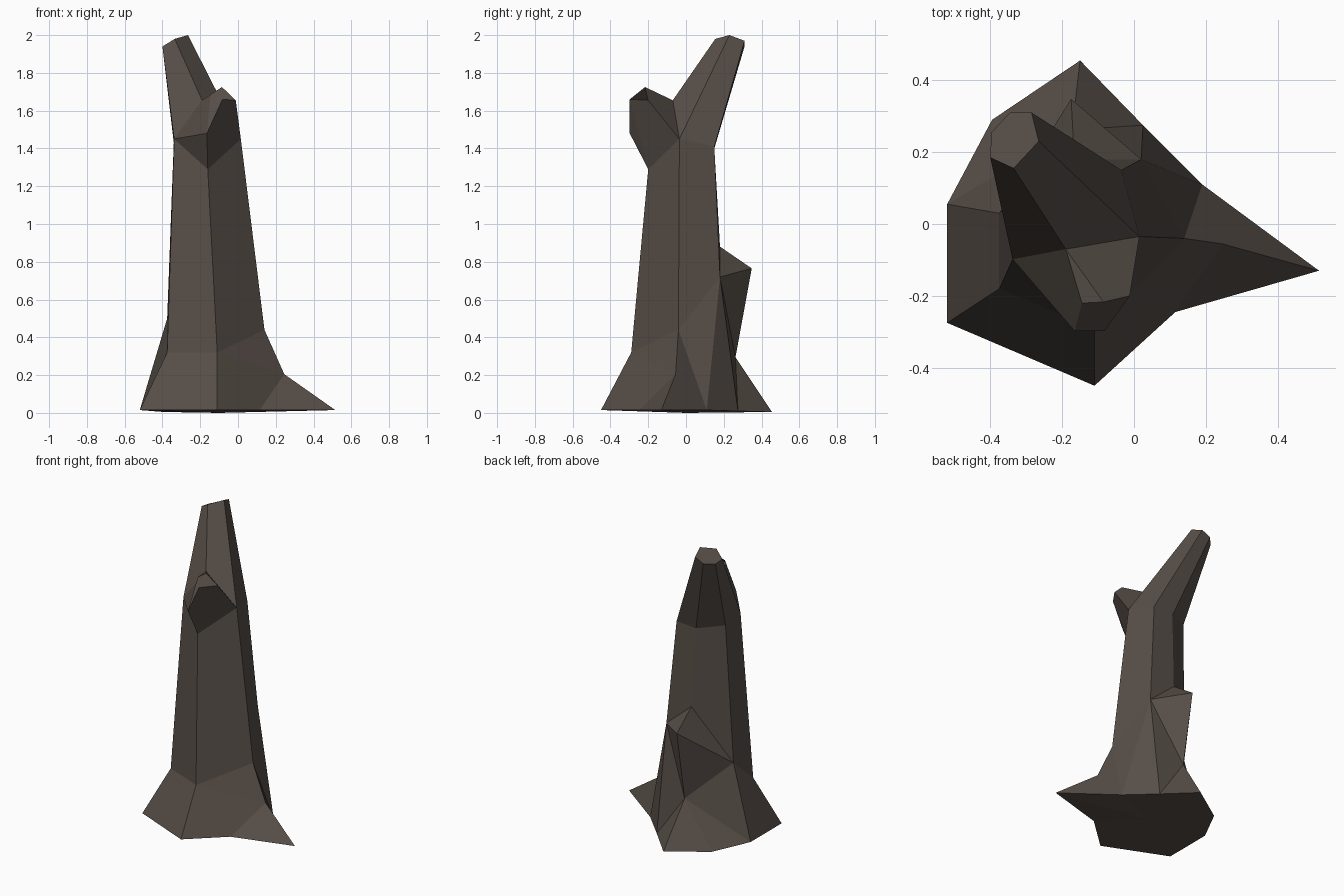
import bpy, bmesh

if "Cube" in bpy.data.objects:
    bpy.data.objects.remove(bpy.data.objects["Cube"])

bark = bpy.data.materials.new("dark_bark")
bark.diffuse_color = (0.095, 0.076, 0.064, 1)
bark.use_nodes = True
bark.node_tree.nodes["Principled BSDF"].inputs["Base Color"].default_value = bark.diffuse_color


def loft(bm, lower, upper):
    """Join two rings of equal count; repeated points collapse to triangles."""
    n = len(lower)
    for i in range(n):
        j = (i + 1) % n
        corners = []
        for p in (lower[i], lower[j], upper[j], upper[i]):
            if p not in corners:
                corners.append(p)
        if len(corners) > 2:
            bm.faces.new([bm.verts.new(p) for p in corners])


def cap(bm, ring):
    bm.faces.new([bm.verts.new(p) for p in ring])


def part(name, bm):
    bmesh.ops.remove_doubles(bm, verts=bm.verts, dist=0.0005)
    me = bpy.data.meshes.new(name)
    bm.to_mesh(me)
    bm.free()
    me.materials.append(bark)
    bpy.context.collection.objects.link(bpy.data.objects.new(name, me))


# Shared cross-sections, counter-clockwise seen from above, from the front left
ground = [(-.52, -.275, .015), (-.11, -.45, .015), (.115, -.245, .015),
          (.515, -.13, .015), (.19, .11, .015), (.025, .275, .01),
          (-.15, .455, .005), (-.395, .29, .005), (-.52, .055, .015)]
waist = [(-.375, -.18, .32), (-.11, -.29, .32), (.14, -.04, .44),
         (.02, .18, .72), (-.166, .18, .88), (-.375, .03, .5)]
shoulder = [(-.338, -.098, 1.45), (-.16, -.2, 1.29), (.015, -.035, 1.45),
            (-.035, .15, 1.41), (-.18, .15, 1.4), (-.34, .065, 1.43)]
branch_end = [(-.4, .185, 1.94), (-.335, .155, 1.98), (-.265, .23, 2.0),
              (-.285, .31, 1.97), (-.345, .31, 1.94), (-.397, .255, 1.93)]
stub_end = [(-.165, -.298, 1.48), (-.082, -.298, 1.66), (-.012, -.2, 1.655),
            (-.085, -.217, 1.725), (-.145, -.22, 1.685)]
crotch = (-.19, -.07, 1.655)
root_ridge = (.245, -.055, .205)
knot_base = (-.173, .262, .295)
knot_tip = (-.175, .348, .765)

# Root flare, with the long root on the right
bm = bmesh.new()
g, w = ground, waist
loft(bm, [g[i] for i in (0, 1, 2, 3, 4, 4, 5, 5, 6, 7, 8, 8)],
     [w[0], w[1], root_ridge, root_ridge, w[2], w[3], w[3],
      knot_base, knot_base, knot_base, knot_base, w[5]])
cap(bm, [w[1], root_ridge, w[2]])
loft(bm, g[::-1], [(-.1, 0, 0)] * len(g))
part("root_flare", bm)

# Knot bulging from the back
bm = bmesh.new()
loft(bm, [w[3], knot_base, w[5], w[4]], [knot_tip] * 4)
part("back_knot", bm)

# Six-sided trunk
bm = bmesh.new()
loft(bm, waist, shoulder)
part("trunk", bm)

# Tall leaning branch
bm = bmesh.new()
s = shoulder
loft(bm, [s[0], crotch] + s[2:], branch_end)
cap(bm, branch_end)
part("tall_branch", bm)

# Short broken stub at the front
bm = bmesh.new()
loft(bm, [s[0], s[1], s[1], s[2], crotch, crotch], [stub_end[0]] + stub_end)
cap(bm, stub_end)
part("broken_stub", bm)
